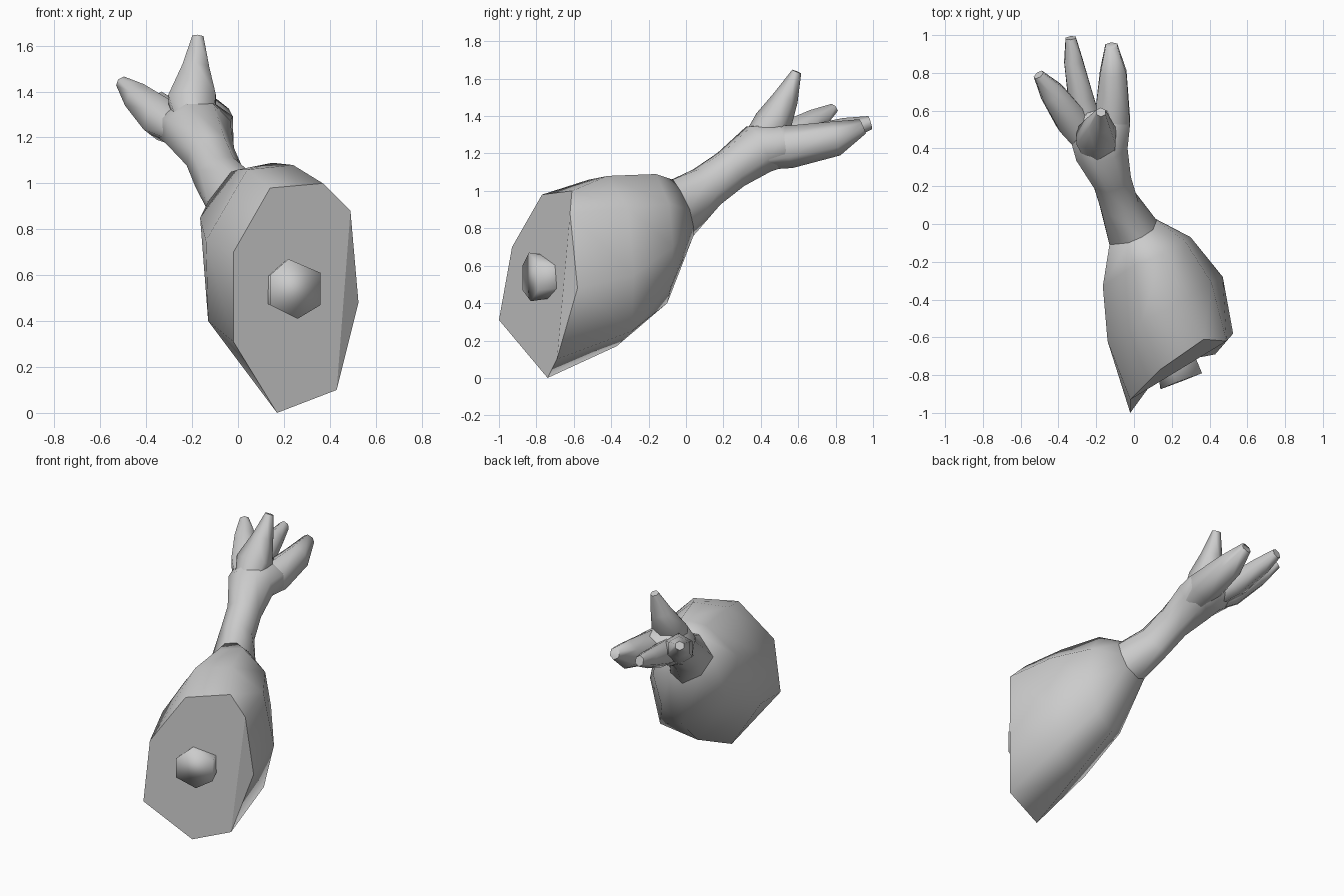
import bpy, bmesh, math
from mathutils import Vector

if "Cube" in bpy.data.objects:
    bpy.data.objects.remove(bpy.data.objects["Cube"])


def loft(name, rings, angle=75, cap=None):
    """Skin equal-sided rings and cap both ends; cap splits the first end and keeps its rim crisp."""
    bm = bmesh.new()
    vs = [[bm.verts.new(p) for p in r] for r in rings]
    n = len(vs[0])
    for a, b in zip(vs, vs[1:]):
        for i in range(n):
            j = (i + 1) % n
            bm.faces.new((a[i], a[j], b[j], b[i]))
    for ids in cap or [range(n)]:
        bm.faces.new([vs[0][i] for i in ids])
    bm.faces.new(vs[-1])
    bmesh.ops.recalc_face_normals(bm, faces=bm.faces)
    me = bpy.data.meshes.new(name)
    bm.to_mesh(me)
    bm.free()
    ob = bpy.data.objects.new(name, me)
    bpy.context.collection.objects.link(ob)
    bpy.ops.object.select_all(action='DESELECT')
    ob.select_set(True)
    bpy.context.view_layer.objects.active = ob
    bpy.ops.object.shade_smooth_by_angle(angle=math.radians(angle))
    if cap:
        for e in me.edges:
            if max(e.vertices) < n:
                e.use_edge_sharp = True
    return ob


def path_rings(stations, sides, up):
    """Ellipses (x, y, z, half width, half height) square to their path."""
    pts = [Vector(s[:3]) for s in stations]
    rings = []
    for i, s in enumerate(stations):
        t = (pts[min(i + 1, len(pts) - 1)] - pts[max(i - 1, 0)]).normalized()
        side = t.cross(Vector(up)).normalized()
        top = side.cross(t)
        rings.append([pts[i] + 1.04 * (side * s[3] * math.cos(a) + top * s[4] * math.sin(a))
                      for a in (2 * math.pi * (k + .5) / sides for k in range(sides))])
    return rings


# Thigh: slanted cut octagon narrowing to the joint
cut = [(.14, -.77, .98), (.37, -.61, 1.0), (.49, -.62, .88), (.525, -.58, .48),
       (.43, -.69, .10), (.17, -.74, 0), (-.02, -1.0, .31), (-.02, -.93, .70)]
bulge = [(.04, -.52, 1.06), (.24, -.42, 1.08), (.41, -.31, .91), (.47, -.28, .55),
         (.40, -.29, .25), (.17, -.37, .17), (-.13, -.63, .40), (-.14, -.62, .75)]
taper = [(.0, -.22, 1.06), (.15, -.16, 1.09), (.27, -.09, .93), (.30, -.07, .70),
         (.24, -.08, .49), (.10, -.10, .40), (-.12, -.28, .55), (-.165, -.33, .85)]
joint = [(-.03, -.10, 1.05), (.04, -.07, 1.06), (.10, -.03, 1.0), (.12, .02, .90),
         (.09, .04, .81), (0, .04, .76), (-.10, -.02, .82), (-.13, -.11, .92)]
loft("thigh", [cut, bulge, taper, joint], cap=[(2, 3, 4), (0, 1, 2, 4, 5, 6, 7)])

# Bone stub standing out of the cut
end = [(.22, -.84, .67), (.36, -.79, .61), (.36, -.79, .47),
       (.26, -.83, .41), (.14, -.875, .47), (.14, -.875, .60)]
mid = Vector((.25, -.83, .54))
root = [mid + (Vector(p) - mid) * .75 + Vector((-.06, .22, 0)) for p in end]
loft("bone", [end, root], 120)

# Lower leg and palm, growing out of the joint ring
shin = [(-.08, .11, 1.02, .105, .118), (-.12, .24, 1.115, .105, .112),
        (-.175, .39, 1.225, .145, .137), (-.185, .51, 1.245, .17, .12),
        (-.20, .61, 1.27, .15, .07)]
start = [joint[(2 - k) % 8] for k in range(8)]
loft("lower_leg", [start] + path_rings(shin, 8, (0, 0, 1)))

# Claws
claws = {
    "claw_upright": [(-.18, .36, 1.22, .08, .08), (-.20, .465, 1.36, .115, .10),
                     (-.185, .535, 1.50, .065, .065), (-.175, .592, 1.638, .027, .025)],
    "claw_left": [(-.20, .36, 1.20, .06, .06), (-.33, .55, 1.28, .095, .095),
                  (-.43, .69, 1.37, .072, .068), (-.505, .79, 1.44, .03, .028)],
    "claw_middle": [(-.22, .46, 1.23, .08, .08), (-.28, .66, 1.27, .075, .08),
                    (-.32, .86, 1.33, .055, .06), (-.335, .985, 1.365, .03, .035)],
    "claw_right": [(-.16, .34, 1.19, .08, .08), (-.115, .55, 1.235, .105, .11),
                   (-.11, .80, 1.28, .078, .09), (-.12, .945, 1.345, .035, .04)],
}
for name, stations in claws.items():
    up = (0, -1, 0) if name == "claw_upright" else (0, 0, 1)
    loft(name, path_rings(stations, 6, up))
